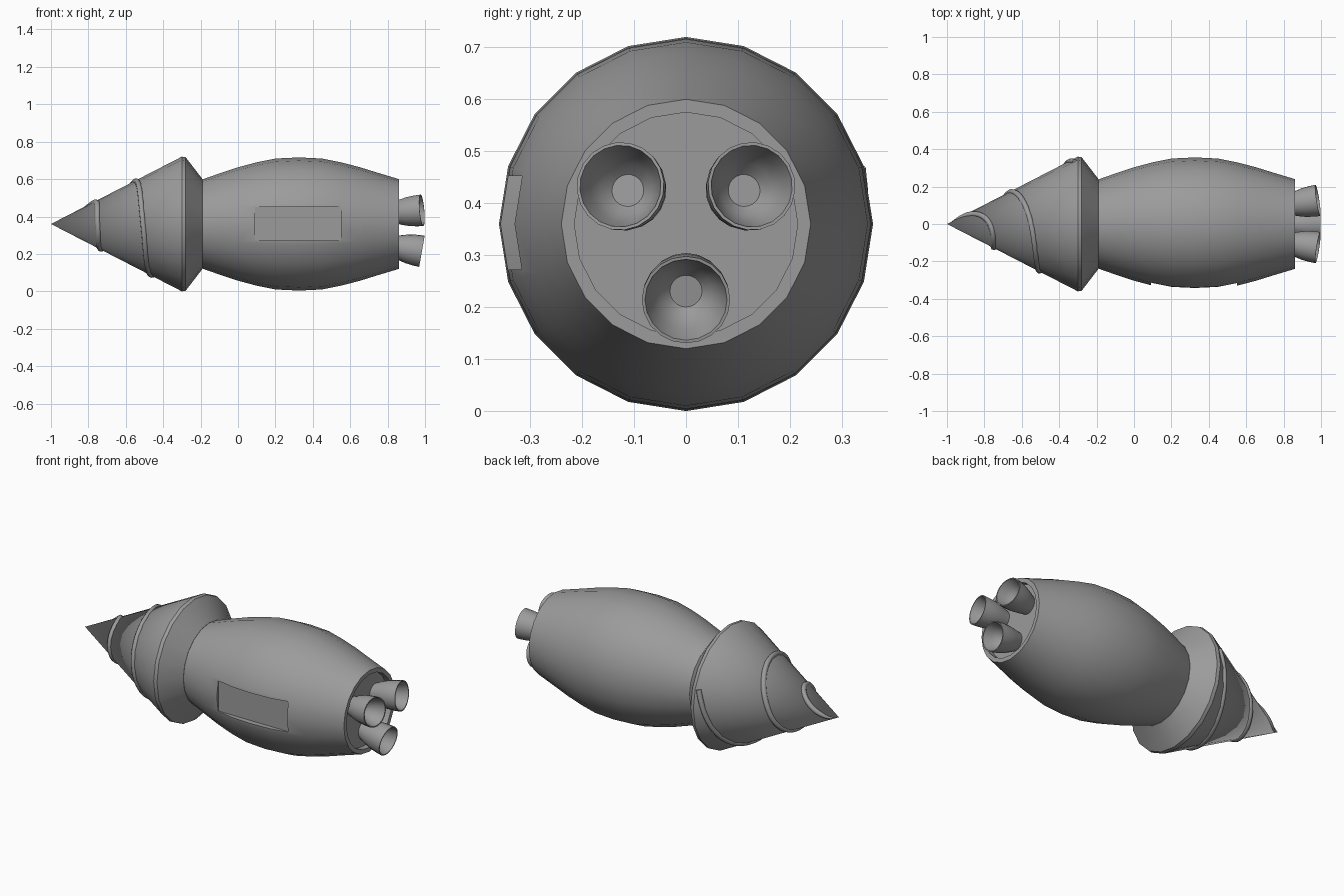
import bpy, bmesh, math
from mathutils import Matrix, Vector

cube = bpy.data.objects.get("Cube")
if cube:
    bpy.data.objects.remove(cube, do_unlink=True)

AXIS_Z = 0.36
SIDES = 20

grey = bpy.data.materials.new("plain grey")
grey.use_nodes = True
COLOUR = (0.33, 0.33, 0.33, 1)
grey.diffuse_color = COLOUR
grey.node_tree.nodes["Principled BSDF"].inputs["Base Color"].default_value = COLOUR


def finish(obj, angle=25):
    obj.data.materials.append(grey)
    bpy.ops.object.select_all(action="DESELECT")
    obj.select_set(True)
    bpy.context.view_layer.objects.active = obj
    bpy.ops.object.shade_smooth_by_angle(angle=math.radians(angle))


def lathe(name, profile, matrix=Matrix.Translation((0, 0, AXIS_Z))):
    """Spin (x, radius) points around the x axis; radius 0 closes an end."""
    bm = bmesh.new()
    rings = []
    for x, r in profile:
        if r == 0:
            rings.append([bm.verts.new((x, 0, 0))] * SIDES)
        else:
            turns = [math.tau * i / SIDES for i in range(SIDES)]
            rings.append([bm.verts.new((x, -r * math.sin(a), r * math.cos(a))) for a in turns])
    for a, b in zip(rings, rings[1:]):
        for i in range(SIDES):
            j = (i + 1) % SIDES
            bm.faces.new(list(dict.fromkeys((a[i], a[j], b[j], b[i]))))
    bmesh.ops.recalc_face_normals(bm, faces=bm.faces)
    bm.transform(matrix)
    mesh = bpy.data.meshes.new(name)
    bm.to_mesh(mesh)
    bm.free()
    obj = bpy.data.objects.new(name, mesh)
    bpy.context.collection.objects.link(obj)
    return obj


# Drill cone with a narrow flange
finish(lathe("drill_cone", [(-1, 0), (-0.31, 0.355), (-0.3, 0.36), (-0.28, 0.357),
                            (-0.19, 0.24), (-0.19, 0)]))

# Barrel hull with a recessed rear plate
hull = lathe("hull", [(-0.2, 0), (-0.2, 0.235), (-0.1, 0.27), (0, 0.303), (0.1, 0.33),
                      (0.2, 0.35), (0.325, 0.356), (0.45, 0.35), (0.55, 0.33),
                      (0.65, 0.304), (0.75, 0.273), (0.86, 0.24), (0.86, 0.215),
                      (0.825, 0.215), (0.825, 0)])

# Rectangular side hatch cut into the hull
bpy.ops.mesh.primitive_cube_add(size=1, location=(0.32, -0.405, 0.362))
cutter = bpy.context.object
cutter.name = "hatch_cutter"
cutter.scale = (0.46, 0.19, 0.18)
cut = hull.modifiers.new("hatch", "BOOLEAN")
cut.operation = "DIFFERENCE"
cut.solver = "EXACT"
cut.object = cutter
bpy.context.view_layer.objects.active = hull
bpy.ops.object.modifier_apply(modifier=cut.name)
bpy.data.objects.remove(cutter, do_unlink=True)
finish(hull)

# Spiral ridge: x position at each quarter turn, starting under the tip
stations = [-1.0, -0.93, -0.77, -0.75, -0.735, -0.665, -0.55, -0.507, -0.465, -0.345, -0.2]


def ridge_x(q):
    i = min(int(q), len(stations) - 2)
    t = q - i
    p1, p2 = stations[i], stations[i + 1]
    p0 = stations[max(i - 1, 0)]
    p3 = stations[min(i + 2, len(stations) - 1)]
    return 0.5 * (2 * p1 + (p2 - p0) * t + (2 * p0 - 5 * p1 + 4 * p2 - p3) * t ** 2
                  + (3 * p1 - p0 - 3 * p2 + p3) * t ** 3)


curve = bpy.data.curves.new("spiral_ridge", "CURVE")
curve.dimensions = "3D"
curve.bevel_depth = 0.015
curve.bevel_resolution = 2
curve.use_fill_caps = True
spline = curve.splines.new("POLY")
STEPS = 110
spline.points.add(STEPS)
for n, point in enumerate(spline.points):
    q = 0.3 + n / STEPS * 8.9
    x = ridge_x(q)
    r = (x + 1) * 0.515 - 0.004
    a = (q - 2) * math.pi / 2
    point.co = (x, -r * math.sin(a), AXIS_Z + r * math.cos(a), 1)
    point.radius = min(1, 0.2 + n / 15)
ridge = bpy.data.objects.new("spiral_ridge", curve)
bpy.context.collection.objects.link(ridge)
bpy.ops.object.select_all(action="DESELECT")
ridge.select_set(True)
bpy.context.view_layer.objects.active = ridge
bpy.ops.object.convert(target="MESH")
finish(bpy.context.object, 60)

# Three flared engine nozzles, splayed outward
bell = [(-0.01, 0), (-0.01, 0.05), (0.02, 0.058), (0.05, 0.068), (0.09, 0.078), (0.13, 0.083),
        (0.166, 0.085), (0.166, 0.079), (0.12, 0.066), (0.09, 0.05), (0.07, 0.031), (0.07, 0)]
for k, name in enumerate(("lower_nozzle", "left_nozzle", "right_nozzle")):
    place = (Matrix.Translation((0.82, 0, AXIS_Z))
             @ Matrix.Rotation(math.tau * k / 3, 4, "X")
             @ Matrix.Translation((0, 0, -0.117))
             @ Matrix.Rotation(math.radians(10), 4, "Y"))
    finish(lathe(name, bell, place), 40)
